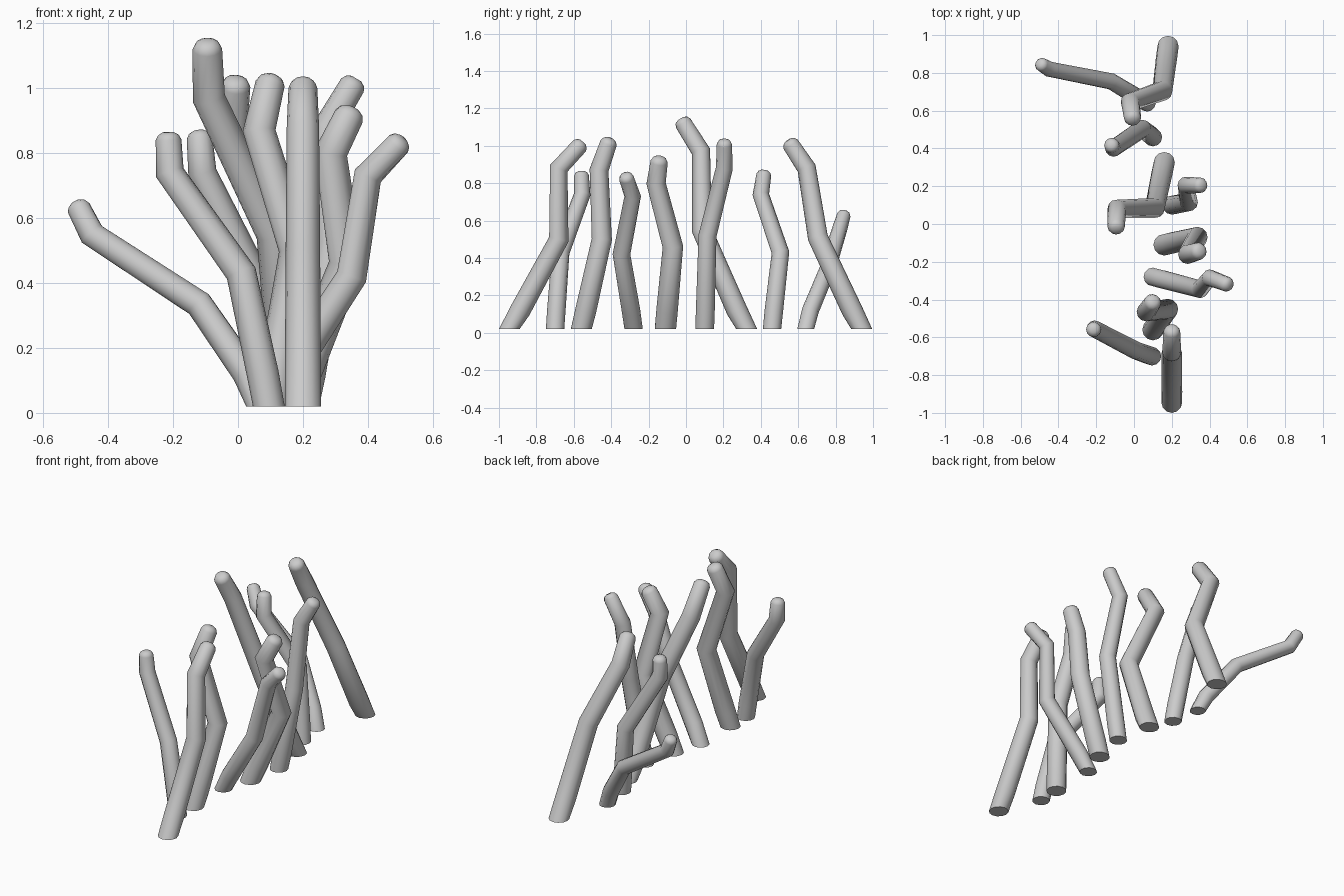
import bpy, bmesh, math
from mathutils import Vector

if "Cube" in bpy.data.objects:
    bpy.data.objects.remove(bpy.data.objects["Cube"])

SIDES = 12


def add_ring(bm, c, d, r):
    """Circle of verts around c, facing direction d."""
    u = (Vector((1, 0, 0)) - d * d.x).normalized()
    v = d.cross(u)
    return [bm.verts.new(c + (u * math.cos(a) + v * math.sin(a)) * r)
            for a in (math.tau * i / SIDES for i in range(SIDES))]


def stalk(name, radius, base, middle, bend, crown):
    """Tapering stalk: level flat foot, slight knee, two bends, rounded tip."""
    foot = Vector((*base, 0.02 - 0.3 * max(0, radius - 0.055)))
    mid, bend, crown = Vector(middle), Vector(bend), Vector(crown)
    knee = foot.lerp(mid, 0.22)
    knee.z = 0.12
    tip_r = radius * 0.81
    end = (crown - bend).normalized()
    p = [foot, knee, mid, bend, crown - end * tip_r * 0.6]

    bm = bmesh.new()
    rings = [add_ring(bm, foot, Vector((0, 0, 1)), radius)]
    # mitred rings at the joints
    for i in (1, 2, 3):
        d = ((p[i] - p[i - 1]).normalized() + (p[i + 1] - p[i]).normalized()).normalized()
        r = radius + (tip_r - radius) * (i / 4) ** 1.6
        rings.append(add_ring(bm, p[i], d, r * 1.03))
    # rounded tip
    for drop, scale in ((0.6, 1), (0.22, 0.8), (0, 0.42)):
        rings.append(add_ring(bm, crown - end * tip_r * drop, end, tip_r * scale))

    for a, b in zip(rings, rings[1:]):
        for i in range(SIDES):
            j = (i + 1) % SIDES
            bm.faces.new((a[i], a[j], b[j], b[i]))
    bm.faces.new(rings[0][::-1])
    bm.faces.new(rings[-1])
    bmesh.ops.recalc_face_normals(bm, faces=bm.faces)
    me = bpy.data.meshes.new(name)
    bm.to_mesh(me)
    bm.free()
    ob = bpy.data.objects.new(name, me)
    bpy.context.collection.objects.link(ob)
    bpy.context.view_layer.objects.active = ob
    ob.select_set(True)
    bpy.ops.object.shade_smooth_by_angle(angle=math.radians(50))
    ob.select_set(False)


# Stalks from front to back: radius, foot (x, y), middle, bend, crown
stalk("stalk_01", .055, (.20, -.945), (.20, -.68, .50), (.20, -.68, .88), (.20, -.55, 1.02))
stalk("stalk_02", .049, (.095, -.70), (.01, -.67, .43), (-.21, -.555, .74), (-.215, -.56, .865))
stalk("stalk_03", .056, (.10, -.56), (.18, -.45, .50), (.065, -.465, .87), (.105, -.405, 1.04))
stalk("stalk_04", .049, (.10, -.28), (.35, -.345, .42), (.40, -.285, .73), (.51, -.325, .845))
stalk("stalk_05", .057, (.16, -.11), (.335, -.07, .46), (.285, -.16, .80), (.355, -.14, .94))
stalk("stalk_06", .050, (.20, .10), (.29, .115, .52), (.275, .205, .88), (.365, .205, 1.03))
stalk("stalk_07", .056, (.16, .325), (.11, .085, .55), (-.09, .08, .97), (-.095, -.03, 1.145))
stalk("stalk_08", .049, (.10, .46), (.045, .505, .43), (-.11, .40, .74), (-.12, .42, .87))
stalk("stalk_09", .045, (.07, .64), (-.12, .755, .335), (-.45, .82, .55), (-.50, .85, .65))
stalk("stalk_10", .056, (.18, .94), (.15, .705, .51), (-.02, .645, .88), (-.005, .545, 1.03))
